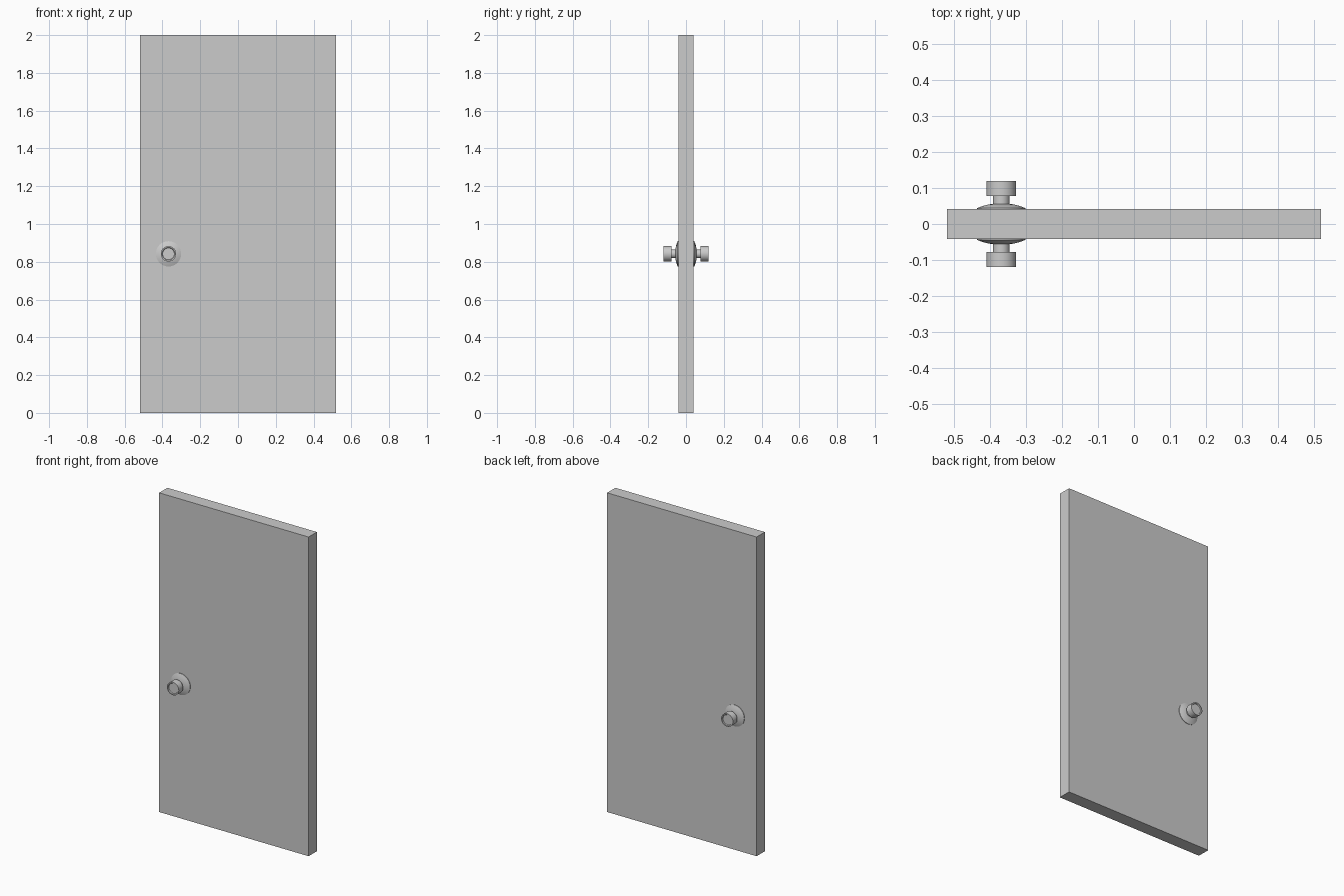
import bpy, bmesh, math

if "Cube" in bpy.data.objects:
    bpy.data.objects.remove(bpy.data.objects["Cube"])

X, Z = -0.368, 0.842   # knob axis position
FACE = 0.041           # half thickness of the door


def lathe(name, profile, side, steps=32):
    """Revolve (radius, distance) points about the y axis at the knob position."""
    bm = bmesh.new()
    verts = [bm.verts.new((X + r, side * y, Z)) for r, y in profile]
    edges = [bm.edges.new(p) for p in zip(verts, verts[1:])]
    bmesh.ops.spin(bm, geom=verts + edges, cent=(X, 0, Z), axis=(0, 1, 0),
                   angle=2 * math.pi, steps=steps)
    bmesh.ops.remove_doubles(bm, verts=bm.verts, dist=1e-5)
    bmesh.ops.recalc_face_normals(bm, faces=bm.faces)
    mesh = bpy.data.meshes.new(name)
    bm.to_mesh(mesh)
    bm.free()
    obj = bpy.data.objects.new(name, mesh)
    bpy.context.collection.objects.link(obj)
    bpy.ops.object.select_all(action='DESELECT')
    obj.select_set(True)
    bpy.context.view_layer.objects.active = obj
    bpy.ops.object.shade_smooth_by_angle(angle=math.radians(30))


# Door slab
bpy.ops.mesh.primitive_cube_add(size=1, location=(0, 0, 1))
door = bpy.context.object
door.name = "door_panel"
door.scale = (1.036, 2 * FACE, 2)
bpy.ops.object.transform_apply(location=False, rotation=False, scale=True)

# Matching handle on each face
for label, side in (("front", -1), ("back", 1)):
    # Domed backplate
    lathe(label + "_rosette",
          [(0, FACE - 0.004), (0.067, FACE - 0.004), (0.067, 0.044),
           (0.052, 0.050), (0.036, 0.054), (0.022, 0.056), (0, 0.056)], side)
    # Stem and knob with a shallow recess in its end
    lathe(label + "_knob",
          [(0, 0.052), (0.023, 0.052), (0.023, 0.077), (0.041, 0.077),
           (0.041, 0.119), (0.034, 0.119), (0.031, 0.114), (0, 0.114)], side)
